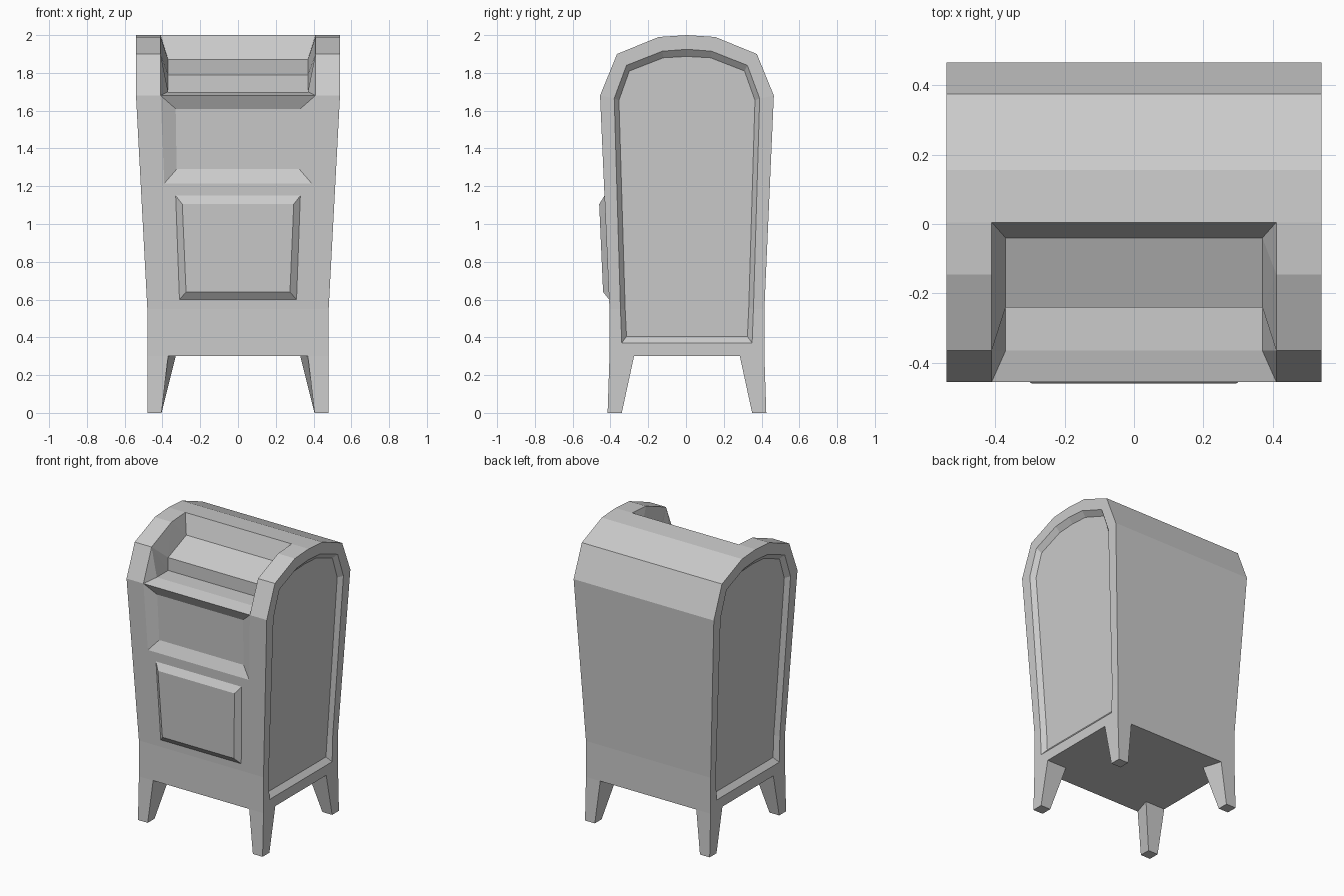
import bpy
import bmesh

cube = bpy.data.objects.get("Cube")
if cube:
    bpy.data.objects.remove(cube, do_unlink=True)

grey = bpy.data.materials.new("painted_grey")
grey.use_nodes = True
grey.diffuse_color = (0.6, 0.6, 0.6, 1)
grey.node_tree.nodes["Principled BSDF"].inputs["Base Color"].default_value = (0.6, 0.6, 0.6, 1)

SHIFT = 0.005     # the body sits slightly behind centre
BASE, WAIST, SHOULDER = 0.3, 0.55, 1.68


def taper(z, low, high):
    t = min(max((z - WAIST) / (SHOULDER - WAIST), 0), 1)
    return low + (high - low) * t


def half_width(z):
    return taper(z, 0.48, 0.54)


def front_y(z):
    return SHIFT - taper(z, 0.41, 0.46)


class Builder:
    """Collects faces given as point lists, then welds them into one object."""

    def __init__(self):
        self.bm = bmesh.new()

    def face(self, *points):
        self.bm.faces.new([self.bm.verts.new(p) for p in points])

    def mirrored(self, *points):
        self.face(*points)
        self.face(*[(-x, y, z) for x, y, z in reversed(points)])

    def bridge(self, a, b, closed=True):
        n = len(a)
        for i in range(n if closed else n - 1):
            j = (i + 1) % n
            self.face(a[i], a[j], b[j], b[i])

    def finish(self, name):
        bmesh.ops.remove_doubles(self.bm, verts=self.bm.verts, dist=0.0005)
        bmesh.ops.recalc_face_normals(self.bm, faces=self.bm.faces)
        mesh = bpy.data.meshes.new(name)
        self.bm.to_mesh(mesh)
        self.bm.free()
        mesh.materials.append(grey)
        obj = bpy.data.objects.new(name, mesh)
        bpy.context.collection.objects.link(obj)
        return obj


def side_loop(half, sign, depth=0):
    """Closed arch outline on one side, front bottom over the ridge to back bottom."""
    outline = [(-y, z) for y, z in half] + [(y, z) for y, z in half[-2::-1]]
    return [(sign * (half_width(z) - depth), y + SHIFT, z) for y, z in outline]


def front_quad(top_x, top_z, low_x, low_z, push=0):
    """Trapezoid lying on the sloping front, pushed outward if asked."""
    return [(x, front_y(z) - push, z) for x, z in
            ((-low_x, low_z), (low_x, low_z), (top_x, top_z), (-top_x, top_z))]


# Arch profiles: body edge, recess rim, recess floor
edge = [(0.41, BASE), (0.41, WAIST), (0.46, SHOULDER), (0.37, 1.9), (0.15, 1.99), (0, 2)]
rim = [(0.345, 0.37), (0.352, WAIST), (0.385, 1.665), (0.32, 1.84), (0.13, 1.915), (0, 1.925)]
inner = [(0.32, 0.405), (0.327, WAIST), (0.36, 1.655), (0.305, 1.81), (0.125, 1.88), (0, 1.887)]

body = Builder()

# Side frames with recessed panels
for sign in (1, -1):
    loops = [side_loop(edge, sign), side_loop(rim, sign), side_loop(inner, sign, 0.03)]
    body.bridge(loops[0], loops[1])
    body.bridge(loops[1], loops[2])
    body.face(*loops[2])

# Back, rear roof and underside
right, left = side_loop(edge, 1), side_loop(edge, -1)
body.bridge(right[5:], left[5:], closed=False)
body.face(right[0], right[-1], left[-1], left[0])

# Front skirt, then the front wall around the shallow recess
body.face(left[0], right[0], right[1], left[1])
outer = front_quad(0.41, SHOULDER, 0.39, 1.215)
floor = front_quad(0.33, 1.61, 0.325, 1.29, -0.035)
body.face(left[1], right[1], right[2], outer[2], outer[1], outer[0], outer[3], left[2])
body.bridge(outer, floor)
body.face(*floor)

# Cheeks beside the chute opening
arch = [(0.41, y, z) for _, y, z in right[2:6]]
for i in range(3):
    body.mirrored(right[i + 2], right[i + 3], arch[i + 1], arch[i])

# Chute floor: lip, tray, step, sloping shelf and back wall
chute = [arch[0], (0.37, -0.365, 1.7), (0.37, -0.24, 1.7), (0.37, -0.24, 1.79),
         (0.37, -0.04, 1.87), arch[3]]
body.bridge(chute, [(-x, y, z) for x, y, z in chute], closed=False)

# Chute side walls
for apex, a, b in ((1, 0, 1), (1, 1, 2), (1, 2, 3), (2, 3, 4), (2, 4, 5)):
    body.mirrored(arch[apex], chute[a], chute[b])
body.mirrored(arch[1], chute[3], arch[2])
body.finish("mailbox_body")

# Raised front door with bevelled edge
door = Builder()
door_rim = front_quad(0.33, 1.15, 0.31, 0.6)
door_face = front_quad(0.295, 1.105, 0.275, 0.64, 0.03)
door.bridge(door_rim, door_face)
door.face(*door_face)
door.face(*door_rim)
door.finish("front_door")

# Four tapered legs
for side, sx in (("left", 1), ("right", -1)):
    for end, sy in (("front", -1), ("back", 1)):
        top = [(0.48, 0.41), (0.37, 0.41), (0.33, 0.28), (0.48, 0.28)]
        foot = [(0.48, 0.42), (0.405, 0.42), (0.405, 0.345), (0.48, 0.345)]
        top = [(sx * x, sy * y + SHIFT, BASE) for x, y in top]
        foot = [(sx * x, sy * y + SHIFT, 0) for x, y in foot]
        leg = Builder()
        leg.bridge(top, foot)
        leg.face(*top)
        leg.face(*foot)
        leg.finish(f"{end}_{side}_leg")
